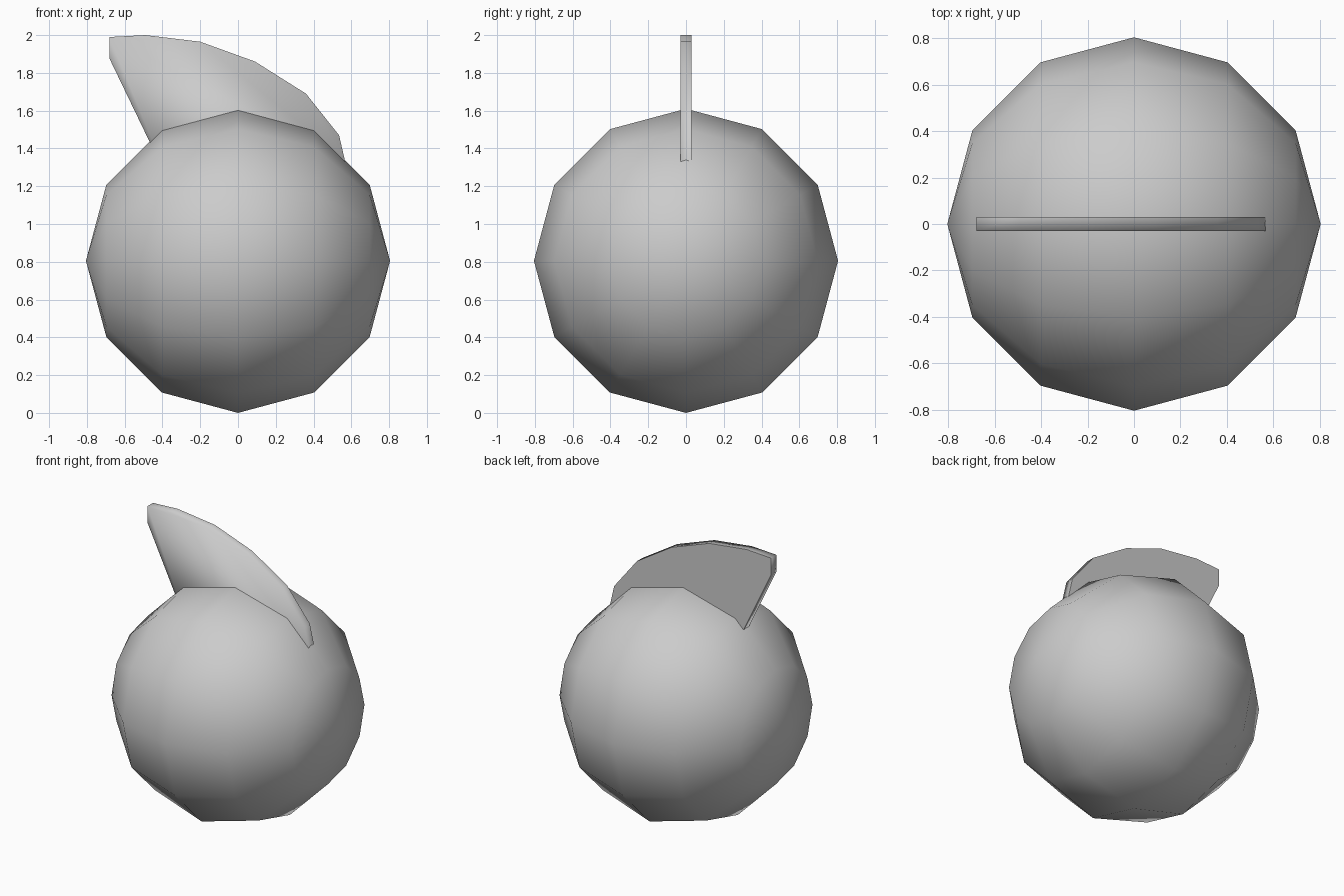
import bpy, bmesh, math

if "Cube" in bpy.data.objects:
    bpy.data.objects.remove(bpy.data.objects["Cube"])

R = 0.805

# Ball: low-poly sphere with its poles on the left and right
bpy.ops.mesh.primitive_uv_sphere_add(segments=12, ring_count=6, radius=R,
                                     location=(0, 0, R),
                                     rotation=(0, math.pi / 2, 0))
ball = bpy.context.object
ball.name = "ball"
bpy.ops.object.transform_apply(location=False, rotation=True, scale=False)
bpy.ops.object.shade_smooth()

# Crest: thin swept-back fin rising from the top of the ball
profile = [(-0.68, 1.875), (-0.35, 1.19), (0.60, 1.19), (0.565, 1.34),
           (0.535, 1.47), (0.36, 1.69), (0.09, 1.86), (-0.20, 1.965),
           (-0.49, 2.0), (-0.68, 1.99)]
half = 0.03
bm = bmesh.new()
front = bm.faces.new([bm.verts.new((x, -half, z)) for x, z in profile])
back = bm.faces.new([bm.verts.new((x, half, z)) for x, z in reversed(profile)])
f, b = list(front.verts), list(back.verts)[::-1]
n = len(profile)
for i in range(n):
    j = (i + 1) % n
    bm.faces.new((f[j], f[i], b[i], b[j]))
bmesh.ops.recalc_face_normals(bm, faces=bm.faces[:])

# Front rolls smoothly into the rim, the back face stays crisp
for face in bm.faces:
    face.smooth = True
for edge in back.edges:
    edge.smooth = False

mesh = bpy.data.meshes.new("crest")
bm.to_mesh(mesh)
bm.free()
crest = bpy.data.objects.new("crest", mesh)
bpy.context.collection.objects.link(crest)
